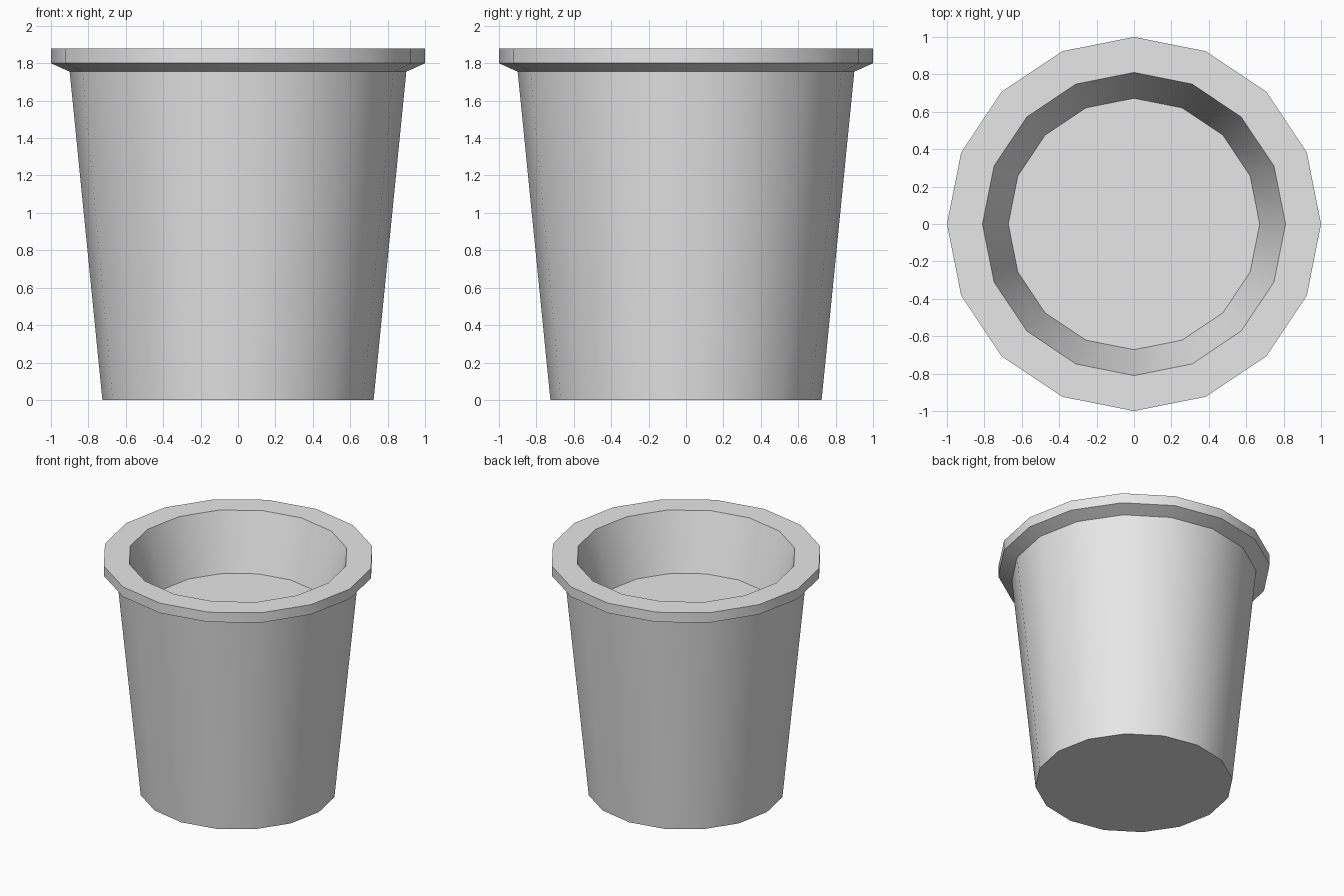
import bpy
import bmesh
from math import cos, sin, radians, tau

SIDES = 16

if "Cube" in bpy.data.objects:
    bpy.data.objects.remove(bpy.data.objects["Cube"], do_unlink=True)

# Plain grey material
grey = bpy.data.materials.new("light_grey")
grey.use_nodes = True
colour = (0.8, 0.8, 0.8, 1)
grey.diffuse_color = colour
grey.node_tree.nodes["Principled BSDF"].inputs["Base Color"].default_value = colour

# Outline as (radius, height), from the base up over the rim and down to the inner floor
profile = [
    (0.725, 0.0),    # base
    (0.90, 1.755),   # top of the tapered wall
    (1.0, 1.80),     # underside of the lip
    (1.0, 1.88),     # rim outer edge
    (0.81, 1.88),    # rim inner edge
    (0.672, 1.43),   # inner floor
]


def lathe(name, outline, material):
    """Revolve an outline around z and cap both ends."""
    bm = bmesh.new()
    rings = [[bm.verts.new((r * cos(tau * i / SIDES), r * sin(tau * i / SIDES), z))
              for i in range(SIDES)] for r, z in outline]
    for low, high in zip(rings, rings[1:]):
        for i in range(SIDES):
            j = (i + 1) % SIDES
            bm.faces.new((low[i], low[j], high[j], high[i]))
    bm.faces.new(rings[0][::-1])
    bm.faces.new(rings[-1])
    bmesh.ops.recalc_face_normals(bm, faces=bm.faces)
    mesh = bpy.data.meshes.new(name)
    bm.to_mesh(mesh)
    bm.free()
    mesh.materials.append(material)
    obj = bpy.data.objects.new(name, mesh)
    bpy.context.collection.objects.link(obj)
    return obj


# Flower pot with smooth walls and crisp rim edges
pot = lathe("flower_pot", profile, grey)
bpy.ops.object.select_all(action="DESELECT")
pot.select_set(True)
bpy.context.view_layer.objects.active = pot
bpy.ops.object.shade_smooth_by_angle(angle=radians(30))
